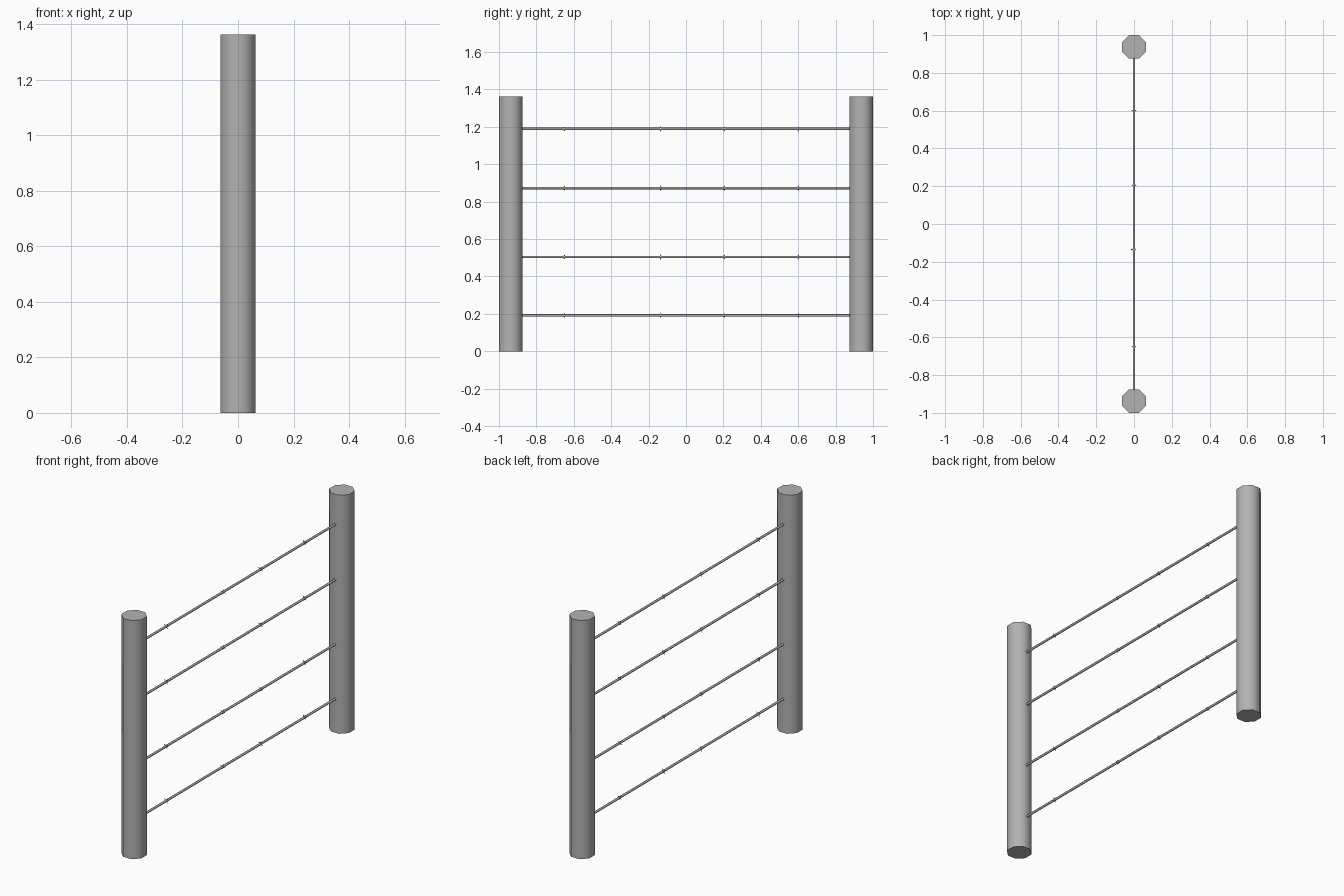
import bpy
from math import pi, radians

if "Cube" in bpy.data.objects:
    bpy.data.objects.remove(bpy.data.objects["Cube"])

POST_H = 1.363
POST_Y = 0.9375
POST_R = 0.0625 / 0.9239      # octagon measuring 0.125 across flats
WIRE_Z = (0.192, 0.504, 0.872, 1.189)
BARBS = ((-0.65, 45), (-0.135, 10), (0.205, 30), (0.60, 60))   # y position, twist

# Dark weathered grey
grey = bpy.data.materials.new("dark_grey")
grey.diffuse_color = (0.45, 0.45, 0.45, 1)
grey.use_nodes = True
grey.node_tree.nodes["Principled BSDF"].inputs["Base Color"].default_value = grey.diffuse_color


def rod(name, radius, length, loc, rot, sides, tip=None):
    """Prism or taper with rounded-looking sides and sharp end caps."""
    bpy.ops.mesh.primitive_cone_add(vertices=sides, radius1=radius,
                                    radius2=radius if tip is None else tip,
                                    depth=length, location=loc, rotation=rot)
    obj = bpy.context.object
    obj.name = name
    obj.data.materials.append(grey)
    bpy.ops.object.shade_smooth_by_angle(angle=radians(50))
    return obj


# Octagonal posts, flats facing the axes
for side, sign in (("front", -1), ("back", 1)):
    rod(side + "_post", POST_R, POST_H, (0, sign * POST_Y, POST_H / 2),
        (0, 0, pi / 8), 8)

for i, z in enumerate(WIRE_Z, 1):
    # Straight wire between the inner post faces
    rod(f"wire_{i}", 0.0065, 1.754, (0, 0, z), (pi / 2, 0, 0), 8)

    # Small barbs: a wrapped collar with thin crossed spikes
    for j, (y, twist) in enumerate(BARBS, 1):
        rod(f"barb_collar_{i}_{j}", 0.0085, 0.008, (0, y, z), (pi / 2, 0, 0), 8)
        for k in range(2):
            rod(f"barb_spike_{i}_{j}_{k + 1}", 0.002, 0.03, (0, y, z),
                (0, radians(twist + 90 * k), 0), 4, 0.001)
